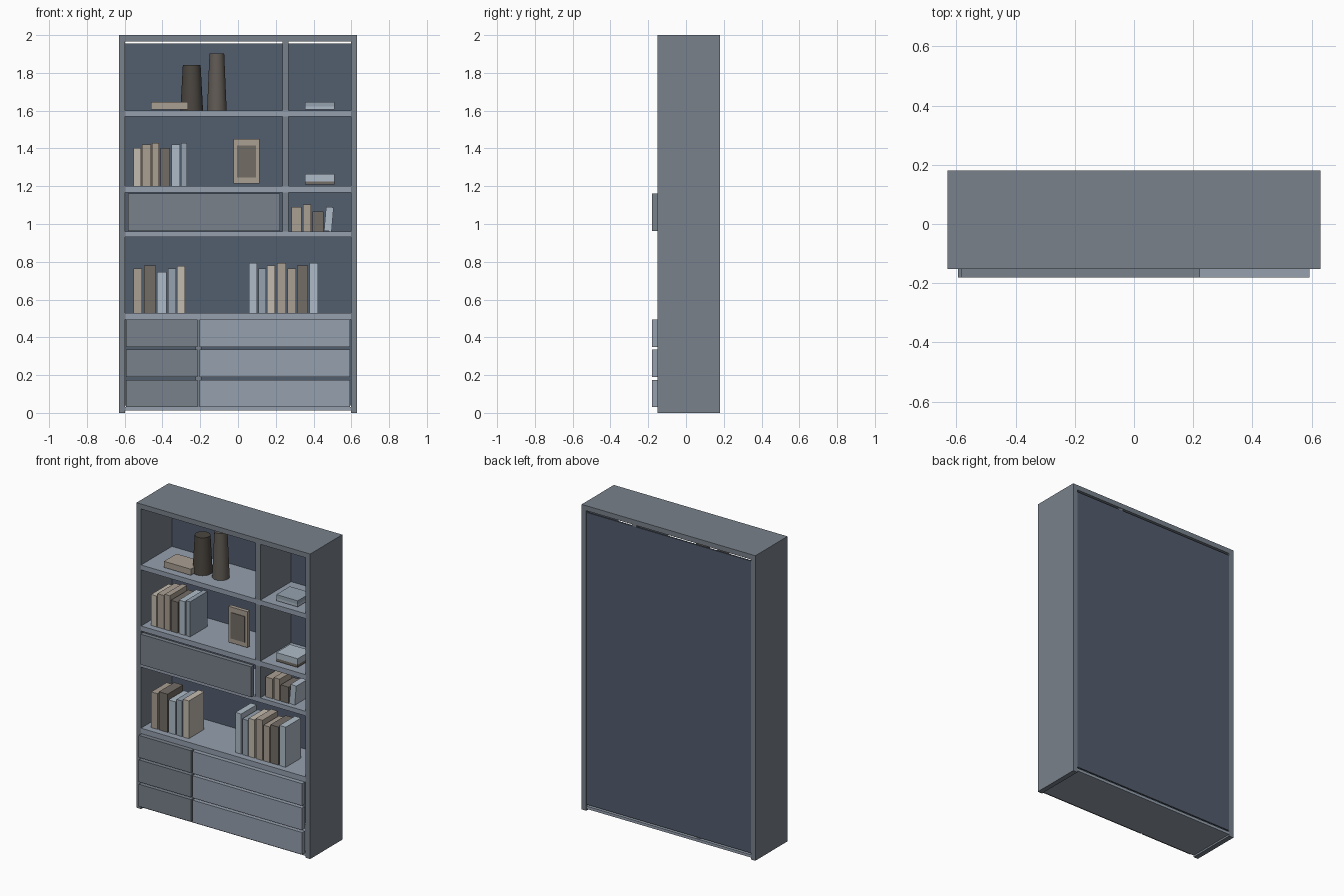
import bpy, math

if "Cube" in bpy.data.objects:
    bpy.data.objects.remove(bpy.data.objects["Cube"])

def material(name, rgb):
    m = bpy.data.materials.new(name)
    m.diffuse_color = (*rgb, 1)
    m.use_nodes = True
    m.node_tree.nodes["Principled BSDF"].inputs["Base Color"].default_value = m.diffuse_color
    return m

MID = material("mid_grey", (.19, .22, .26))
LIGHT = material("light_grey", (.30, .35, .42))
DARK = material("dark_blue_grey", (.085, .11, .155))
CREAM = material("cream", (.55, .50, .43))
TAN = material("tan", (.40, .35, .29))
BROWN = material("brown", (.17, .15, .13))
BLUE = material("blue_grey", (.30, .36, .43))
PALE = material("pale_blue", (.43, .50, .58))
DARK_CLAY = material("dark_clay", (.07, .06, .05))
CLAY = material("clay", (.12, .105, .09))

def box(name, x0, x1, y0, y1, z0, z1, mat, tilt=0):
    bpy.ops.mesh.primitive_cube_add(size=1, location=((x0+x1)/2, (y0+y1)/2, (z0+z1)/2),
                                    rotation=(0, tilt, 0))
    o = bpy.context.object
    o.name = name
    o.scale = (x1-x0, y1-y0, z1-z0)
    o.data.materials.append(mat)
    return o

FRONT, BACK, W, IN = -.152, .181, .63, .597

# Carcass
for side, s in (("left", -1), ("right", 1)):
    a, b = sorted((s*IN, s*W))
    box(side + "_side", a, b, FRONT, BACK, 0, 2, MID)
box("top_panel", -IN, IN, FRONT, BACK, 1.967, 2, MID)
box("bottom_panel", -IN, IN, FRONT, BACK-.001, .012, .03, LIGHT)
box("back_panel", -IN, IN, .168, .1785, .04, 1.955, DARK)
for i, (z0, z1) in enumerate(((.495, .53), (.93, .96), (1.167, 1.2), (1.568, 1.6))):
    box(f"shelf_{i}", -IN, IN, FRONT, .178, z0, z1, LIGHT)
box("upper_divider", .235, .268, FRONT, .178, .96, 1.967, MID)
box("drawer_divider", -.225, -.192, FRONT, .168, .03, .495, MID)

# Drawer fronts and flap door
for i in range(3):
    z = .03 + .16*i
    box(f"left_drawer_{i}", -.594, -.215, -.181, FRONT, z, z+.145, MID)
    box(f"right_drawer_{i}", -.205, .592, -.181, FRONT, z, z+.145, LIGHT)
box("flap_door", -.582, .222, -.181, FRONT, .963, 1.162, MID)

# Standing books: (left, right, height, material)
def books(name, z, y0, y1, rows):
    for i, (a, b, h, m) in enumerate(rows):
        box(f"{name}_book_{i}", a, b, y0, y1, z, z+h, m)

books("low_left", .53, -.11, .05, (
    (-.553, -.508, .234, TAN), (-.497, -.434, .25, BROWN), (-.428, -.378, .215, PALE),
    (-.37, -.328, .234, BLUE), (-.322, -.28, .247, CREAM)))
books("low_right", .53, -.11, .05, (
    (.058, .1, .263, PALE), (.108, .148, .234, BLUE), (.154, .196, .25, CREAM),
    (.206, .254, .263, TAN), (.262, .307, .234, TAN), (.312, .37, .25, BROWN),
    (.378, .423, .263, PALE)))
books("high_left", 1.2, -.11, .07, (
    (-.553, -.513, .203, CREAM), (-.508, -.46, .22, TAN), (-.455, -.418, .23, TAN),
    (-.41, -.36, .203, BROWN), (-.352, -.307, .22, PALE), (-.301, -.27, .23, BLUE)))
books("small", .96, -.12, .01, (
    (.283, .336, .13, TAN), (.344, .386, .142, TAN), (.394, .452, .107, BROWN)))
box("leaning_book", .461, .501, -.12, .01, .962, 1.09, PALE, math.radians(5))

# Lying books
box("lying_book_0", -.46, -.265, -.11, .02, 1.605, 1.625, TAN)
box("lying_book_1", -.46, -.265, -.11, .02, 1.625, 1.645, TAN)
box("lying_book_2", .355, .51, -.11, .03, 1.605, 1.622, PALE)
box("lying_book_3", .355, .51, -.11, .03, 1.622, 1.645, BLUE)
box("lying_book_4", .355, .51, -.11, .03, 1.208, 1.226, BROWN)
box("lying_book_5", .355, .51, -.11, .03, 1.226, 1.265, PALE)

# Tapered vases
for name, x, r0, r1, z1, m in (("short_vase", -.245, .06, .047, 1.842, DARK_CLAY),
                               ("tall_vase", -.112, .052, .039, 1.902, CLAY)):
    bpy.ops.mesh.primitive_cone_add(vertices=32, radius1=r0, radius2=r1, depth=z1-1.6,
                                    location=(x, -.017, (1.6+z1)/2))
    o = bpy.context.object
    o.name = name
    o.data.materials.append(m)
    bpy.ops.object.shade_smooth_by_angle(angle=math.radians(30))

# Picture frame
box("picture_frame", -.024, .114, -.065, -.04, 1.215, 1.45, TAN)
box("picture", -.005, .095, -.069, -.06, 1.245, 1.415, BROWN)
